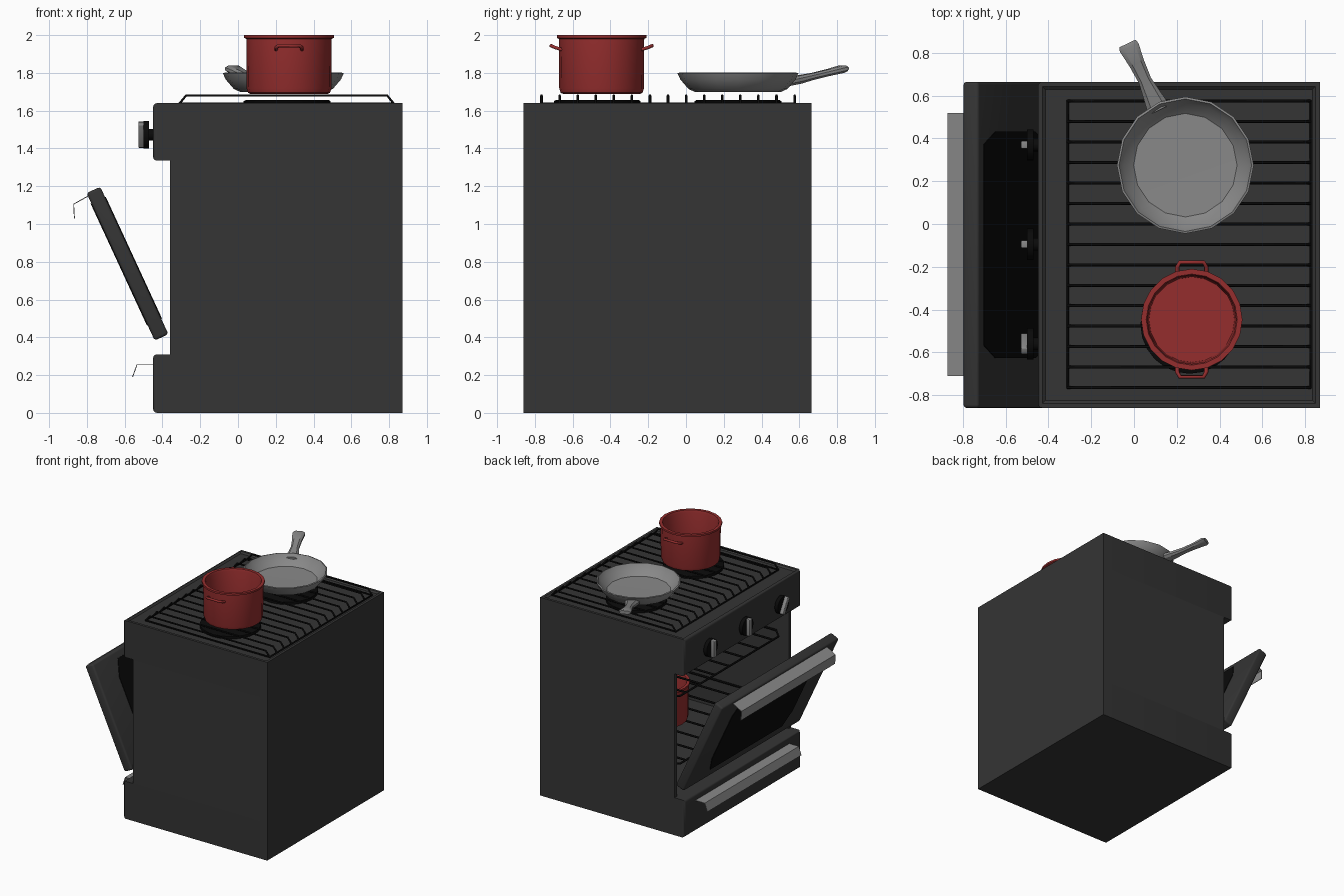
import bpy, bmesh, math
from mathutils import Vector, Matrix

if "Cube" in bpy.data.objects:
    bpy.data.objects.remove(bpy.data.objects["Cube"])


def material(name, rgb):
    m = bpy.data.materials.new(name)
    m.diffuse_color = (*rgb, 1)
    m.use_nodes = True
    m.node_tree.nodes["Principled BSDF"].inputs["Base Color"].default_value = m.diffuse_color
    return m


DARK = material("dark_enamel", (0.035, 0.035, 0.035))
BLACK = material("black_iron", (0.003, 0.003, 0.003))
STEEL = material("steel", (0.25, 0.25, 0.25))
RED = material("red_enamel", (0.3, 0.027, 0.027))
Y0, Y1, YC = -0.86, 0.665, -0.0975


def finish(name, bm, mat, smooth=True):
    bmesh.ops.recalc_face_normals(bm, faces=bm.faces)
    me = bpy.data.meshes.new(name)
    bm.to_mesh(me)
    bm.free()
    ob = bpy.data.objects.new(name, me)
    bpy.context.collection.objects.link(ob)
    me.materials.append(mat)
    if smooth:
        bpy.ops.object.select_all(action='DESELECT')
        ob.select_set(True)
        bpy.context.view_layer.objects.active = ob
        bpy.ops.object.shade_smooth_by_angle(angle=math.radians(32))
    return ob


def box_bm(lo, hi):
    bm = bmesh.new()
    bmesh.ops.create_cube(bm, size=1)
    lo, hi = Vector(lo), Vector(hi)
    for v in bm.verts:
        v.co = Vector(((lo[i] + hi[i]) / 2 + v.co[i] * (hi[i] - lo[i]) for i in range(3)))
    return bm


def bevel(bm, edges, w):
    bmesh.ops.bevel(bm, geom=edges, offset=w, segments=3, profile=0.5, affect='EDGES')


def box(name, lo, hi, mat=DARK, front=0, inset=False):
    bm = box_bm(lo, hi)
    if inset:  # shallow recessed top
        top = [f for f in bm.faces if f.normal.z > 0.9]
        bmesh.ops.inset_region(bm, faces=top, thickness=0.03, depth=0)
        bmesh.ops.inset_region(bm, faces=top, thickness=0.02, depth=-0.012)
    if front:
        bevel(bm, [e for e in bm.edges if all(v.co.x < lo[0] + 1e-4 for v in e.verts)], front)
    return finish(name, bm, mat)


def lathe(name, profile, centre, mat, sides):
    bm = bmesh.new()
    rings = []
    for r, z in profile:
        n = 1 if r == 0 else sides
        rings.append([bm.verts.new((centre[0] + r * math.cos(2 * math.pi * i / sides),
                                    centre[1] + r * math.sin(2 * math.pi * i / sides), z)) for i in range(n)])
    for a, b in zip(rings, rings[1:]):
        for i in range(sides):
            j = (i + 1) % sides
            vs = [a[i % len(a)], a[j % len(a)], b[j % len(b)], b[i % len(b)]]
            bm.faces.new(list(dict.fromkeys(vs)))
    return finish(name, bm, mat)


def tubes(name, paths, r, mat):
    cu = bpy.data.curves.new(name, 'CURVE')
    cu.dimensions = '3D'
    cu.bevel_depth, cu.bevel_resolution, cu.use_fill_caps = r, 1, True
    for pts, closed in paths:
        sp = cu.splines.new('POLY')
        sp.points.add(len(pts) - 1)
        for p, c in zip(sp.points, pts):
            p.co = (*c, 1)
        sp.use_cyclic_u = closed
    ob = bpy.data.objects.new(name, cu)
    bpy.context.collection.objects.link(ob)
    cu.materials.append(mat)
    bpy.ops.object.select_all(action='DESELECT')
    ob.select_set(True)
    bpy.context.view_layer.objects.active = ob
    bpy.ops.object.convert(target='MESH')
    return ob


# Oven shell, open towards -x
box("control_panel", (-0.45, Y0, 1.335), (0.87, Y1, 1.64), front=0.022, inset=True)
box("bottom_drawer", (-0.45, Y0, 0), (0.87, Y1, 0.31), front=0.022)
box("side_wall_right", (-0.36, Y0, 0.31), (0.87, Y0 + 0.03, 1.335))
box("side_wall_left", (-0.36, Y1 - 0.03, 0.31), (0.87, Y1, 1.335))
box("back_wall", (0.82, Y0 + 0.03, 0.31), (0.87, Y1 - 0.03, 1.335))

# Tilted oven door with octagonal window
TILT = Matrix.Translation((-0.585, YC, 0.79)) @ Matrix.Rotation(math.radians(-24.8), 4, 'Y')
bm = box_bm((-0.04, Y0 - YC, -0.43), (0.04, Y1 - YC, 0.43))
bevel(bm, bm.edges[:], 0.015)
bm.transform(TILT)
finish("oven_door", bm, DARK)
bm = bmesh.new()
octagon = [(0.53, 0.24), (0.47, 0.37), (-0.47, 0.37), (-0.53, 0.24),
           (-0.53, -0.2), (-0.47, -0.34), (0.47, -0.34), (0.53, -0.2)]
f = bm.faces.new([bm.verts.new((-0.044, y, z)) for y, z in octagon])
ext = bmesh.ops.extrude_face_region(bm, geom=[f])
bmesh.ops.translate(bm, vec=(0.088, 0, 0), verts=[g for g in ext["geom"] if isinstance(g, bmesh.types.BMVert)])
bm.transform(TILT)
finish("door_window", bm, BLACK)


# Folded sheet handles
def sheet_handle(name, pts):
    bm = bmesh.new()
    rows = [[bm.verts.new((x, y, z)) for x, z in pts] for y in (-0.71, 0.52)]
    for i in range(len(pts) - 1):
        bm.faces.new((rows[0][i], rows[0][i + 1], rows[1][i + 1], rows[1][i]))
    ob = finish(name, bm, STEEL, False)
    s = ob.modifiers.new("thickness", 'SOLIDIFY')
    s.thickness, s.offset = 0.005, 0


sheet_handle("door_handle", [(-0.79, 1.15), (-0.87, 1.105), (-0.866, 1.03)])
sheet_handle("drawer_handle", [(-0.445, 0.255), (-0.535, 0.255), (-0.558, 0.19)])

# Knobs: shaft, disc and grip bar
for i, (y, turn) in enumerate([(0.37, 0), (-0.095, 0), (-0.56, 30)]):
    for part, r, x0, x1 in (("shaft", 0.03, -0.475, -0.44), ("disc", 0.073, -0.5, -0.47)):
        bm = bmesh.new()
        bmesh.ops.create_cone(bm, cap_ends=True, segments=16, radius1=r, radius2=r, depth=x1 - x0,
                              matrix=Matrix.Translation(((x0 + x1) / 2, y, 1.473)) @ Matrix.Rotation(math.pi / 2, 4, 'Y'))
        finish(f"knob_{part}_{i + 1}", bm, BLACK)
    bm = box_bm((-0.528, -0.018, -0.07), (-0.495, 0.018, 0.07))
    bevel(bm, bm.edges[:], 0.006)
    bm.transform(Matrix.Translation((0, y, 1.473)) @ Matrix.Rotation(math.radians(turn), 4, 'X'))
    finish(f"knob_grip_{i + 1}", bm, STEEL)

# Burners and cooktop grate
for i, y in enumerate((-0.47, 0.275)):
    lathe(f"burner_{i + 1}", [(0, 1.62), (0.23, 1.62), (0.23, 1.65), (0.22, 1.656), (0, 1.656)], (0.26, y), BLACK, 24)
bars = []
for k in range(15):
    y = -0.765 + k * 0.0957
    bars.append(([(-0.31, y, 1.637), (-0.275, y, 1.68), (0.79, y, 1.68), (0.825, y, 1.637)], False))
bars.append(([(-0.31, -0.765, 1.637), (0.825, -0.765, 1.637), (0.825, 0.575, 1.637), (-0.31, 0.575, 1.637)], True))
tubes("cooktop_grate", bars, 0.007, BLACK)

# Oven racks
for n, z in enumerate((0.54, 1.1)):
    a, b, c, d, q = -0.33, 0.79, Y0 + 0.04, Y1 - 0.04, 0.08
    rack = [([(a + q, c, z), (b - q, c, z), (b, c + q, z), (b, d - q, z),
              (b - q, d, z), (a + q, d, z), (a, d - q, z), (a, c + q, z)], True)]
    rack += [([(a, YC + k * 0.19, z), (b, YC + k * 0.19, z)], False) for k in range(-3, 4)]
    tubes(f"oven_rack_{n + 1}", rack, 0.008, BLACK)


# Red pots: one on the hob, one inside the oven
def pot(name, cx, cy, z):
    prof = [(0, 0), (0.2, 0), (0.217, 0.008), (0.224, 0.03), (0.226, 0.293), (0.237, 0.298), (0.237, 0.313),
            (0.213, 0.313), (0.207, 0.295), (0.2, 0.02), (0, 0.02)]
    lathe(name, [(r, h + z) for r, h in prof], (cx, cy), RED, 20)
    loops = []
    for s in (-1, 1):
        loops.append(([(cx + u, cy + s * v, z + h) for u, v, h in
                       [(-0.068, 0.205, 0.235), (-0.068, 0.245, 0.247), (-0.055, 0.268, 0.257),
                        (0.055, 0.268, 0.257), (0.068, 0.245, 0.247), (0.068, 0.205, 0.235)]], False))
    tubes(name + "_handles", loops, 0.01, RED)


pot("hob_pot", 0.27, -0.447, 1.687)
pot("oven_pot", 0.25, 0.0, 0.55)

# Frying pan with flared handle
PX, PY = 0.24, 0.275
lathe("frying_pan", [(0, 1.7), (0.23, 1.7), (0.262, 1.715), (0.305, 1.765), (0.32, 1.798), (0.31, 1.801),
                     (0.29, 1.765), (0.242, 1.722), (0, 1.72)], (PX, PY), STEEL, 16)
ang = math.radians(115.5)
along, side = Vector((math.cos(ang), math.sin(ang), 0)), Vector((-math.sin(ang), math.cos(ang), 0))
bm = bmesh.new()
rings = []
for r, z, w, h in [(0.285, 1.752, 0.055, 0.022), (0.36, 1.765, 0.043, 0.022), (0.44, 1.782, 0.031, 0.018),
                   (0.53, 1.802, 0.037, 0.018), (0.61, 1.82, 0.048, 0.02), (0.63, 1.823, 0.042, 0.014)]:
    base = Vector((PX, PY, z)) + along * r
    rings.append([bm.verts.new(base + side * (w * u) + Vector((0, 0, h * v))) for u, v in
                  [(1, .4), (.6, 1), (-.6, 1), (-1, .4), (-1, -.4), (-.6, -1), (.6, -1), (1, -.4)]])
for p, q in zip(rings, rings[1:]):
    for i in range(8):
        bm.faces.new((p[i], p[(i + 1) % 8], q[(i + 1) % 8], q[i]))
bm.faces.new(rings[0])
bm.faces.new(rings[-1])
finish("pan_handle", bm, STEEL)
